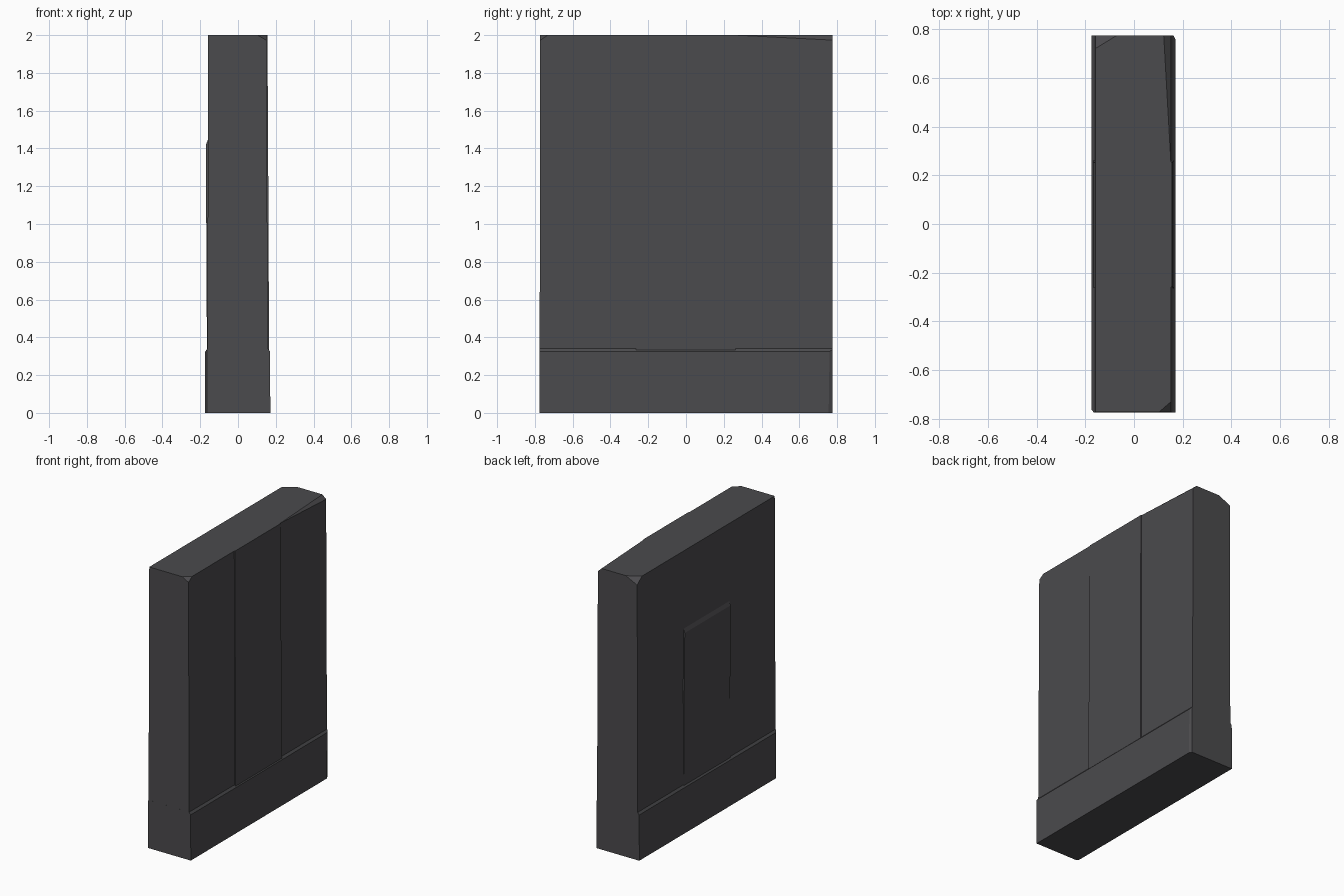
import bpy, bmesh
from mathutils import Vector

if "Cube" in bpy.data.objects:
    bpy.data.objects.remove(bpy.data.objects["Cube"])

stone = bpy.data.materials.new("dark grey stone")
stone.diffuse_color = (0.07, 0.069, 0.074, 1)
stone.use_nodes = True
stone.node_tree.nodes["Principled BSDF"].inputs["Base Color"].default_value = stone.diffuse_color


def slab(name, rings, cuts=()):
    """Loft stacked rectangles (z, x0, x1, y0, y1), then slice off corners.
    Each cut is three points on the plane, the body centre side is kept."""
    bm = bmesh.new()
    loops = []
    for z, x0, x1, y0, y1 in rings:
        loops.append([bm.verts.new((x, y, z)) for x, y in
                      ((x0, y0), (x1, y0), (x1, y1), (x0, y1))])
    bm.faces.new(loops[0][::-1])
    bm.faces.new(loops[-1])
    for a, b in zip(loops, loops[1:]):
        for i in range(4):
            j = (i + 1) % 4
            bm.faces.new((a[i], a[j], b[j], b[i]))
    centre = sum((v.co for v in bm.verts), Vector()) / len(bm.verts)
    for pts in cuts:
        p, q, r = map(Vector, pts)
        n = (q - p).cross(r - p).normalized()
        if n.dot(centre - p) > 0:
            n = -n
        res = bmesh.ops.bisect_plane(bm, geom=bm.verts[:] + bm.edges[:] + bm.faces[:],
                                     plane_co=p, plane_no=n, clear_outer=True)
        edges = [e for e in res["geom_cut"] if isinstance(e, bmesh.types.BMEdge)]
        bmesh.ops.contextual_create(bm, geom=edges)
    bmesh.ops.recalc_face_normals(bm, faces=bm.faces[:])
    me = bpy.data.meshes.new(name)
    bm.to_mesh(me)
    bm.free()
    me.materials.append(stone)
    ob = bpy.data.objects.new(name, me)
    bpy.context.collection.objects.link(ob)
    return ob


E = 0.775
# main wall, with chipped top corners
slab("wall_body",
     [(0.2, -0.162, 0.158, -E, E), (2.0, -0.158, 0.151, -E + 0.003, E)],
     [((-0.16, 0.72, 2), (-0.07, E, 2), (-0.16, E, 1.955)),
      ((0.10, -E, 2), (0.152, -0.73, 2), (0.152, -E, 1.97)),
      ((0.151, 0.26, 2), (0.122, E, 2), (0.155, E, 1.97))])

# raised centre panel on the right face
slab("right_panel",
     [(0.2, 0, 0.165, -0.265, 0.262), (1.1, 0, 0.161, -0.26, 0.257),
      (2.0, 0, 0.156, -0.258, 0.255)])

# raised centre panel on the left face with a sloped top
slab("left_panel",
     [(0.2, -0.165, 0, -0.262, 0.262), (0.9, -0.166, 0, -0.26, 0.26),
      (1.05, -0.169, 0, -0.26, 0.26), (1.42, -0.169, 0, -0.26, 0.255),
      (1.46, -0.155, 0, -0.26, 0.25)])

# wider plinth with a bevelled upper edge and chipped corners
slab("plinth",
     [(0, -0.175, 0.171, -E, E), (0.325, -0.174, 0.17, -E, E),
      (0.342, -0.16, 0.156, -E, E)],
     [((-0.175, -0.762, 0), (-0.165, -E, 0), (-0.175, -0.762, 1)),
      ((0.171, 0.755, 0), (0.16, E, 0), (0.171, 0.765, 1))])
